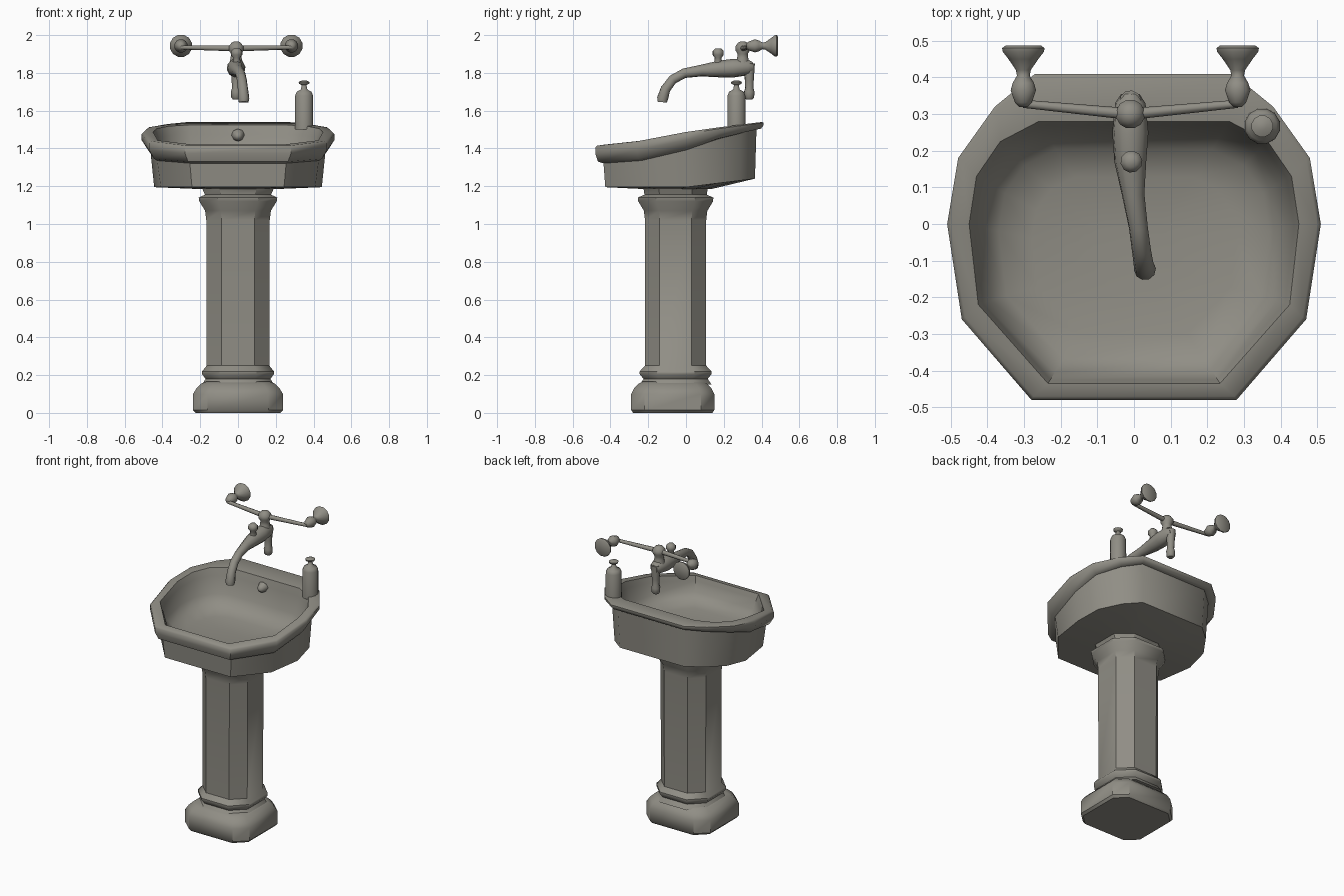
import bpy, bmesh, math
from mathutils import Vector

cube = bpy.data.objects.get("Cube")
if cube:
    bpy.data.objects.remove(cube, do_unlink=True)

COLOUR = (0.28, 0.27, 0.235, 1)
stone = bpy.data.materials.new("warm_grey_ceramic")
stone.use_nodes = True
stone.diffuse_color = COLOUR
stone.node_tree.nodes["Principled BSDF"].inputs["Base Color"].default_value = COLOUR


def loft(name, rings, angle=40):
    """Skin a stack of equal-length rings and cap both ends."""
    bm = bmesh.new()
    rows = [[bm.verts.new(p) for p in ring] for ring in rings]
    n = len(rows[0])
    for a, b in zip(rows, rows[1:]):
        for i in range(n):
            j = (i + 1) % n
            bm.faces.new((a[i], a[j], b[j], b[i]))
    bm.faces.new(rows[0][::-1])
    bm.faces.new(rows[-1])
    bmesh.ops.recalc_face_normals(bm, faces=bm.faces)
    mesh = bpy.data.meshes.new(name)
    bm.to_mesh(mesh)
    bm.free()
    mesh.materials.append(stone)
    obj = bpy.data.objects.new(name, mesh)
    bpy.context.collection.objects.link(obj)
    bpy.ops.object.select_all(action="DESELECT")
    obj.select_set(True)
    bpy.context.view_layer.objects.active = obj
    bpy.ops.object.shade_smooth_by_angle(angle=math.radians(angle))
    return obj


def tube(name, path, sides=10):
    """Round section swept along (x, y, z, radius) points."""
    pts = [Vector(p[:3]) for p in path]
    rings = []
    side = None
    for i, p in enumerate(pts):
        t = (pts[min(i + 1, len(pts) - 1)] - pts[max(i - 1, 0)]).normalized()
        if side is None:
            side = t.orthogonal()
        side = (side - t * side.dot(t)).normalized()
        up = t.cross(side)
        rings.append([p + path[i][3] * (side * math.cos(a) + up * math.sin(a))
                      for a in (math.tau * k / sides for k in range(sides))])
    return loft(name, rings, 50)


def turned(name, base, axis, profile, sides=12):
    """Turned shape from (distance, radius) pairs along an axis."""
    return tube(name, [(*(Vector(base) + Vector(axis) * d), r) for d, r in profile], sides)


def interp(table, v):
    for (a, za), (b, zb) in zip(table, table[1:]):
        if v <= b:
            return za + (zb - za) * max(0, (v - a) / (b - a))
    return table[-1][1]


# Pedestal: chamfered square section (height, half width, half depth, centre y, flat share)
def pedestal_ring(z, hx, hy, cy, flat):
    q = [(1, flat), (flat, 1), (-flat, 1), (-1, flat), (-1, -flat), (-flat, -1), (flat, -1), (1, -flat)]
    return [(x * hx, cy + y * hy, z) for x, y in q]


def pedestal(name, rows, cy, flat):
    return loft(name, [pedestal_ring(z, hx, hy, cy, flat) for z, hx, hy in rows])


pedestal("pedestal_base", [(0, .225, .21), (.015, .238, .22), (.10, .238, .22), (.13, .22, .205),
                           (.155, .195, .18), (.165, .17, .16)], -.07, .68)
pedestal("pedestal_column", [(.15, .19, .19), (.18, .172, .17), (.205, .19, .19), (.22, .19, .19),
                             (.25, .166, .162), (1.02, .168, .162), (1.07, .174, .168),
                             (1.12, .205, .198), (1.14, .208, .2), (1.155, .175, .165),
                             (1.19, .19, .17), (1.21, .2, .18)], -.055, .52)

# Basin: one closed skin running from the underside over the lip into the bowl
OUTER = [(.28, -.48), (.47, -.26), (.51, 0), (.48, .18), (.38, .32), (.27, .41)]
INNER = [(.235, -.435), (.425, -.22), (.45, 0), (.43, .13), (.365, .225), (.26, .28)]
TOP = [(-.48, 1.415), (-.2, 1.445), (0, 1.487), (.2, 1.515), (.41, 1.54)]
LIP = [(-.48, 1.33), (-.26, 1.345), (0, 1.40), (.2, 1.46), (.41, 1.505)]


def basin_ring(half, sx, sy, height, cy=0.0):
    pts = [(x * sx, cy + (y - cy) * sy, height(y)) for x, y in half]
    return pts + [(-x, y, z) for x, y, z in reversed(pts)]


def blend(t):
    return lambda y: interp(LIP, y) * (1 - t) + interp(TOP, y) * t


def bowl(t):
    return lambda y: 1.275 + (interp(TOP, y) - 1.275) * t


basin_layers = [
    basin_ring(OUTER, .4, .4, lambda y: 1.185, -.05),
    basin_ring(OUTER, .87, .89, lambda y: 1.195 + max(0, y) * .11),
    basin_ring(OUTER, .91, .91, blend(-.1)),
    basin_ring(OUTER, .945, .97, blend(0)),
    basin_ring(OUTER, 1, 1, blend(.5)),
    basin_ring(OUTER, 1, 1, blend(.88)),
    basin_ring(OUTER, .98, .98, blend(1)),
    basin_ring(INNER, 1, 1, blend(1)),
    basin_ring(INNER, .97, .97, bowl(.8), -.1),
    basin_ring(INNER, .92, .91, bowl(.35), -.1),
    basin_ring(INNER, .82, .8, bowl(.1), -.1),
    basin_ring(INNER, .62, .6, bowl(0), -.1),
    basin_ring(INNER, .25, .25, lambda y: 1.265, -.1),
]
loft("basin", basin_layers, 45)
turned("overflow_boss", (0, .27, 1.47), (0, -1, -.2), [(0, .035), (.03, .025), (.045, .01)], 8)

# Spout, tail pipe and tap hub
tube("spout", [(-.01, .355, 1.83, .025), (-.01, .33, 1.83, .042), (-.01, .25, 1.825, .05),
               (-.01, .17, 1.82, .044), (-.002, .08, 1.812, .031), (.012, -.01, 1.798, .026),
               (.02, -.07, 1.765, .026), (.026, -.108, 1.715, .027), (.03, -.124, 1.665, .03),
               (.03, -.126, 1.645, .026)])
turned("tail_pipe", (-.01, .335, 1.85), (0, 0, -1),
       [(0, .03), (.09, .024), (.13, .022), (.15, .028), (.18, .026), (.19, .018)], 10)
turned("tap_hub", (-.01, .3, 1.84), (0, 0, 1),
       [(0, .04), (.04, .03), (.06, .028), (.08, .04), (.1, .04), (.12, .025), (.127, .01)])
turned("diverter_knob", (-.007, .17, 1.85), (0, 0, 1),
       [(0, .022), (.03, .018), (.045, .03), (.065, .03), (.08, .015)], 10)

# Crossbar arms and wall valves, one pair per side
for side, x in (("left", .283), ("right", -.302)):
    tube(side + "_arm", [(-.01, .3, 1.93, .016), (x, .328, 1.935, .011)], 8)
    turned(side + "_valve", (x, .32, 1.943), (0, 1, 0),
           [(0, .012), (.012, .024), (.045, .036), (.065, .03), (.085, .018), (.1, .021),
            (.13, .042), (.15, .058), (.16, .06), (.167, .05)])

# Soap bottle with pump cap
turned("soap_bottle", (.35, .267, 1.5), (0, 0, 1),
       [(0, .05), (.18, .049), (.2, .04), (.212, .018), (.235, .013), (.243, .028),
        (.252, .03), (.26, .012)])
